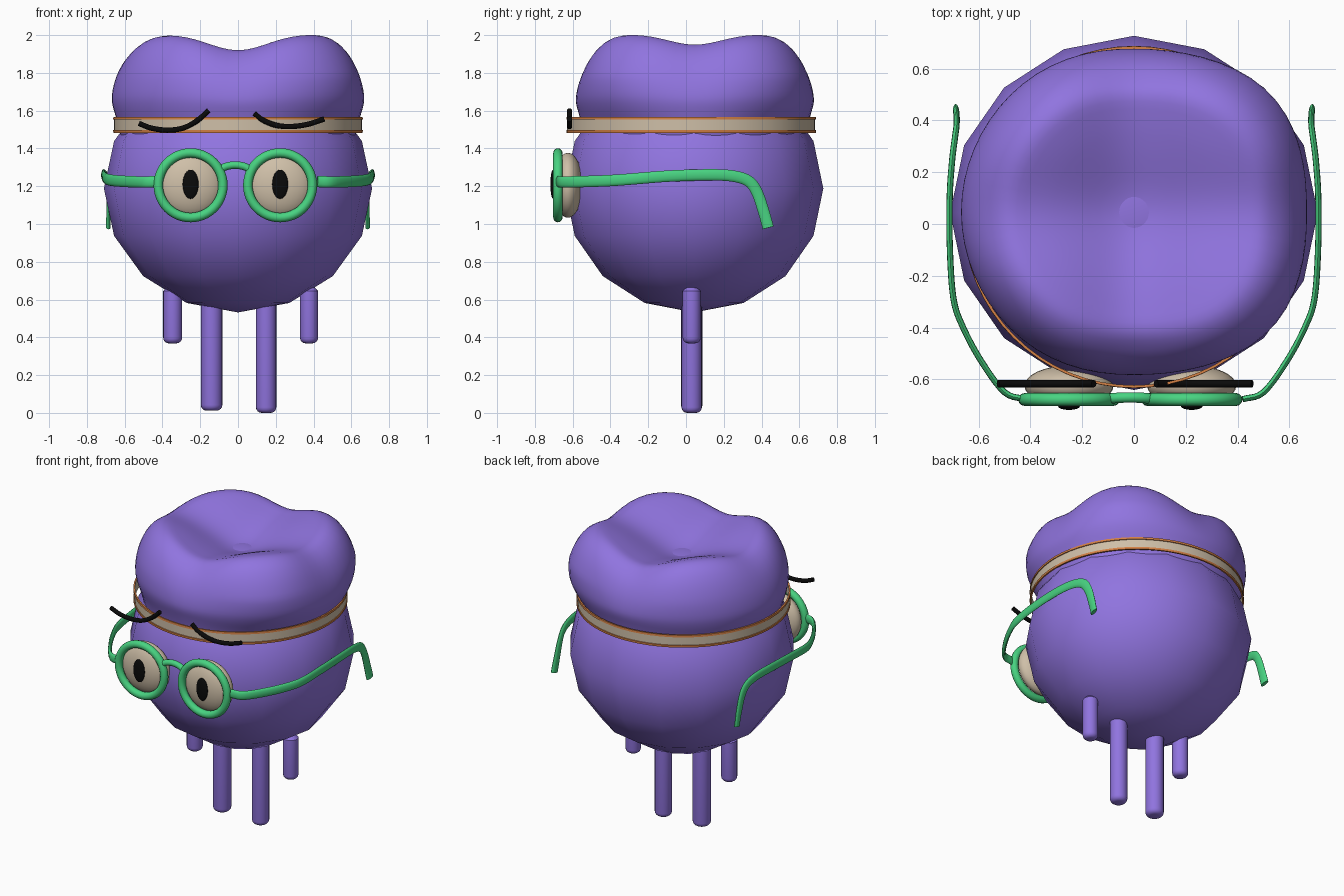
import bpy, bmesh, math
from mathutils import Vector

if "Cube" in bpy.data.objects:
    bpy.data.objects.remove(bpy.data.objects["Cube"])


def material(name, rgb):
    m = bpy.data.materials.new(name)
    m.diffuse_color = (*rgb, 1)
    m.use_nodes = True
    m.node_tree.nodes["Principled BSDF"].inputs["Base Color"].default_value = m.diffuse_color
    return m


PURPLE = material("purple", (0.28, 0.175, 0.74))
GREEN = material("green", (0.065, 0.65, 0.22))
BEIGE = material("beige", (0.62, 0.52, 0.39))
ORANGE = material("orange", (0.66, 0.22, 0.06))
BLACK = material("black", (0.003, 0.003, 0.003))


def finish(name, bm, mats, angle=None):
    bmesh.ops.recalc_face_normals(bm, faces=bm.faces[:])
    me = bpy.data.meshes.new(name)
    bm.to_mesh(me)
    bm.free()
    ob = bpy.data.objects.new(name, me)
    bpy.context.collection.objects.link(ob)
    for m in mats:
        me.materials.append(m)
    me.shade_smooth()
    if angle:
        bpy.ops.object.select_all(action='DESELECT')
        ob.select_set(True)
        bpy.context.view_layer.objects.active = ob
        bpy.ops.object.shade_smooth_by_angle(angle=math.radians(angle))
    return ob


def spline(pts, n):
    """Catmull-Rom samples through the points."""
    p = [Vector(q) for q in pts]
    p = [2 * p[0] - p[1]] + p + [2 * p[-1] - p[-2]]
    out = []
    for i in range(1, len(p) - 2):
        a, b, c, d = p[i - 1:i + 3]
        for k in range(n):
            t = k / n
            out.append(0.5 * (2 * b + (c - a) * t + (2 * a - 5 * b + 4 * c - d) * t * t
                              + (3 * b - a - 3 * c + d) * t ** 3))
    return out + [p[-2]]


def skin(bm, rings, closed=False):
    n = len(rings[0])
    pairs = list(zip(rings, rings[1:])) + ([(rings[-1], rings[0])] if closed else [])
    for a, b in pairs:
        for i in range(n):
            bm.faces.new((a[i], a[(i + 1) % n], b[(i + 1) % n], b[i]))


def sweep(name, pts, wide, tall, mat, sides=12):
    """Elliptical tube along a path; 'wide' is horizontal, 'tall' lies in the upright plane."""
    bm = bmesh.new()
    path = spline(pts, 5)
    rings = []
    for i, p in enumerate(path):
        t = (path[min(i + 1, len(path) - 1)] - path[max(i - 1, 0)]).normalized()
        side = Vector((t.y, -t.x, 0)).normalized()
        up = side.cross(t)
        rings.append([bm.verts.new(p + side * wide * math.cos(a) + up * tall * math.sin(a))
                      for a in (2 * math.pi * k / sides for k in range(sides))])
    skin(bm, rings)
    bm.faces.new(rings[0])
    bm.faces.new(rings[-1])
    return finish(name, bm, [mat], 50)


def ellipsoid(name, loc, size, mat, seg, rings):
    bm = bmesh.new()
    bmesh.ops.create_uvsphere(bm, u_segments=seg, v_segments=rings, radius=1)
    for v in bm.verts:
        v.co = Vector(loc) + Vector([c * s for c, s in zip(v.co, size)])
    return finish(name, bm, [mat])


def lathe(name, profile, centre, mats, seg=32, closed=False, angle=40, rule=None, axis='Z'):
    bm = bmesh.new()
    rings = []
    for r, h in profile:
        ring = []
        for k in range(seg):
            a = 2 * math.pi * k / seg
            c = (r * math.cos(a), r * math.sin(a), h)
            if axis == 'Y':
                c = (c[0], c[2], c[1])
            ring.append(bm.verts.new(Vector(centre) + Vector(c)))
        rings.append(ring)
    skin(bm, rings, closed)
    if not closed:
        bm.faces.new(rings[0])
        bm.faces.new(rings[-1])
    if rule:
        for f in bm.faces:
            f.material_index = rule(f.calc_center_median())
    return finish(name, bm, mats, angle)


# Lower body: coarse sphere with smooth shading
ellipsoid("lower_body", (0, 0.043, 1.188), (0.71, 0.684, 0.656), PURPLE, 16, 8)

# Crown: dome with four cusps split by two crossing valleys, squarer to the top and right
CROWN = [(0.82, 1.3), (0.91, 1.42), (0.942, 1.5), (0.965, 1.56), (0.99, 1.62), (1.0, 1.68),
         (0.985, 1.76), (0.95, 1.84), (0.895, 1.915), (0.82, 1.975), (0.72, 2.008), (0.58, 2.0),
         (0.4, 1.985), (0.2, 1.975), (0, 1.972)]
bm = bmesh.new()
rings = []
for s, z, _ in spline([(s, z, 0) for s, z in CROWN], 3):
    ring = []
    blend = min(1, max(0, (z - 1.53) / 0.25))
    for k in range(64):
        a = 2 * math.pi * k / 64
        c, d = math.cos(a), math.sin(a)
        power = 2.0 + (0.4 + 0.38 * c) * blend
        q = s * (abs(c) ** power + abs(d) ** power) ** (-1 / power)
        x, y = 0.668 * q * c, 0.63 * q * d
        fade = min(1, max(0, (z - 1.6) / 0.37))
        dip = 0.088 * math.exp(-(x / 0.22) ** 2) + 0.058 * math.exp(-(y / 0.2) ** 2)
        ring.append(bm.verts.new((x, y + 0.047, z - dip * fade)))
    rings.append(ring)
skin(bm, rings)
bmesh.ops.remove_doubles(bm, verts=bm.verts[:], dist=0.0005)
finish("crown", bm, [PURPLE])

# Headband: thin beige strip with orange rims
lathe("headband", [(0.65, 1.483), (0.66, 1.483), (0.661, 1.497), (0.656, 1.498), (0.656, 1.552),
                   (0.661, 1.553), (0.66, 1.567), (0.65, 1.567)], (0, 0.027, 0), [BEIGE, ORANGE],
      seg=64, closed=True, angle=30, rule=lambda c: 0 if 1.5 < c.z < 1.55 else 1)

# Legs: two long inner, two short outer, with rounded feet
for name, x, r, z0, z1 in (("long_leg_left", -0.14, 0.057, 0.012, 0.7),
                           ("long_leg_right", 0.149, 0.054, 0.0, 0.7),
                           ("short_leg_left", -0.346, 0.05, 0.368, 0.665),
                           ("short_leg_right", 0.376, 0.048, 0.368, 0.665)):
    prof = [(r - 0.03 + 0.03 * math.sin(t), z0 + 0.03 - 0.03 * math.cos(t))
            for t in (math.pi / 8 * i for i in range(5))] + [(r, z1 - 0.02), (r - 0.02, z1)]
    lathe(name, prof, (x, 0.03, 0), [PURPLE], seg=20)

# Eyes, pupils and spectacle rims
for side, x in (("left", -0.251), ("right", 0.223)):
    ellipsoid("eye_" + side, (x, -0.625, 1.205), (0.172, 0.078, 0.172), BEIGE, 32, 16)
    ellipsoid("pupil_" + side, (x, -0.704, 1.21), (0.042, 0.014, 0.077), BLACK, 24, 12)
    rim = [(0.171 + 0.025 * math.cos(t), 0.025 * math.sin(t))
           for t in (math.pi / 6 * i for i in range(12))]
    lathe("rim_" + side, rim, (x, -0.678, 1.205), [GREEN], seg=48, closed=True, angle=60, axis='Y')

# Spectacle bridge
sweep("bridge", [(-0.11, -0.677, 1.275), (-0.07, -0.672, 1.302), (-0.015, -0.67, 1.312),
                 (0.04, -0.672, 1.302), (0.08, -0.677, 1.275)], 0.02, 0.02, GREEN)

# Spectacle arms, mirrored, hooking down behind
ARM = [(0.42, -0.677, 1.225), (0.5, -0.65, 1.222), (0.59, -0.53, 1.225), (0.66, -0.40, 1.23),
       (0.697, -0.29, 1.238), (0.711, -0.1, 1.253), (0.712, 0.1, 1.26), (0.703, 0.24, 1.255),
       (0.692, 0.33, 1.228), (0.686, 0.375, 1.17), (0.685, 0.41, 1.07), (0.687, 0.435, 0.98)]
for side, m in (("left", -1), ("right", 1)):
    sweep("arm_" + side, [(m * x, y, z) for x, y, z in ARM], 0.012, 0.03, GREEN)

# Eyebrows
BROWS = {"left": [(-0.525, 1.533), (-0.46, 1.508), (-0.375, 1.497), (-0.29, 1.508),
                  (-0.215, 1.548), (-0.155, 1.602)],
         "right": [(0.085, 1.586), (0.13, 1.551), (0.2, 1.523), (0.28, 1.516),
                   (0.37, 1.528), (0.457, 1.556)]}
for side, pts in BROWS.items():
    sweep("eyebrow_" + side, [(x, -0.617, z) for x, z in pts], 0.014, 0.014, BLACK)
